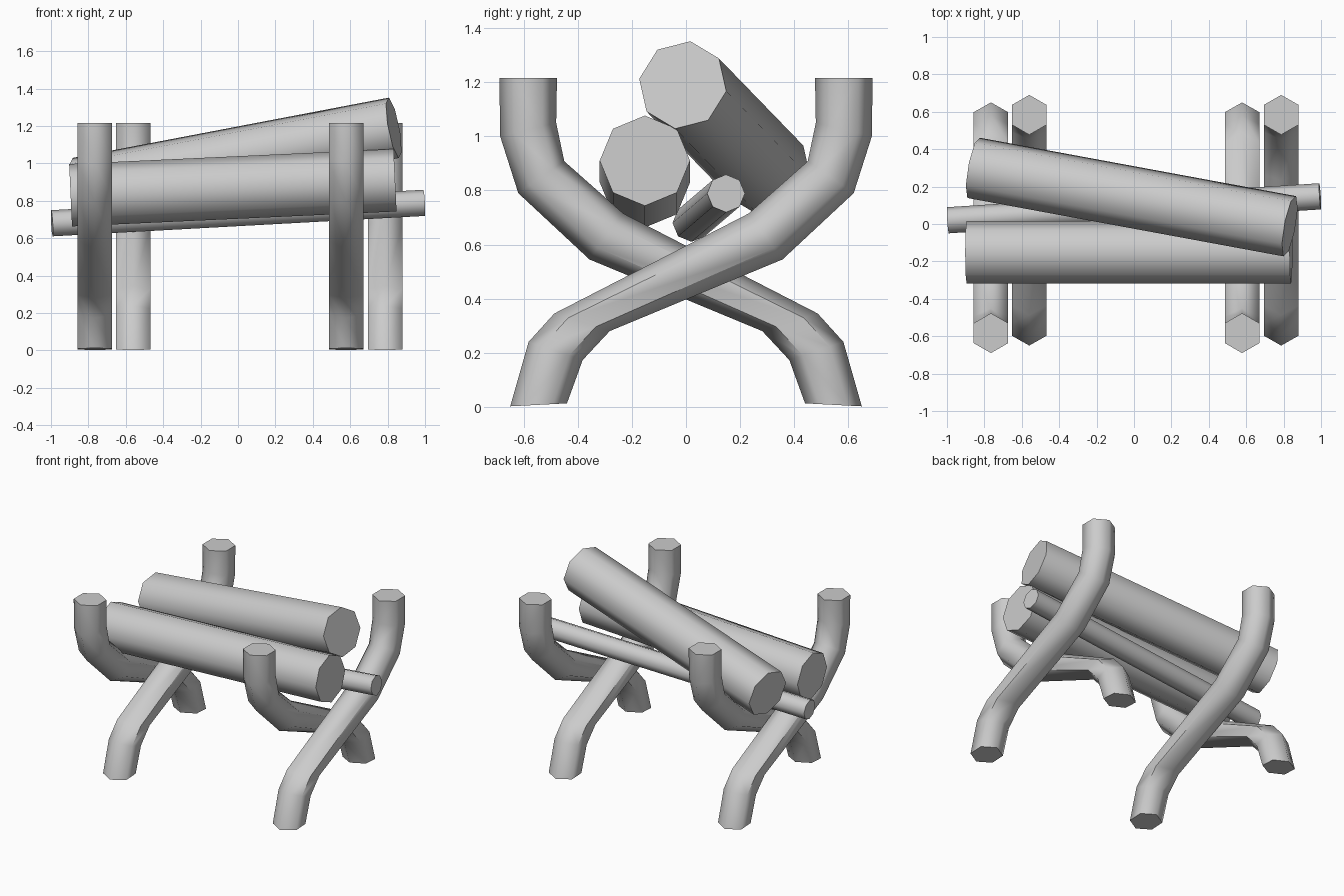
import bpy, bmesh, math
from mathutils import Vector, Matrix

if "Cube" in bpy.data.objects:
    bpy.data.objects.remove(bpy.data.objects["Cube"])


def finish(name, bm):
    bmesh.ops.recalc_face_normals(bm, faces=bm.faces)
    mesh = bpy.data.meshes.new(name)
    bm.to_mesh(mesh)
    bm.free()
    ob = bpy.data.objects.new(name, mesh)
    bpy.context.collection.objects.link(ob)
    bpy.ops.object.select_all(action='DESELECT')
    bpy.context.view_layer.objects.active = ob
    ob.select_set(True)
    bpy.ops.object.shade_smooth_by_angle(angle=math.radians(62))
    return ob


# Outer and inner edge of the bent leg in the y-z plane, top to foot
LEG = [((.69, 1.215), (.477, 1.215)), ((.687, 1.0), (.48, 1.05)),
       ((.62, .79), (.45, .908)), ((.357, .545), (.232, .715)),
       ((-.282, .28), (-.487, .345)), ((-.382, .173), (-.582, .24)),
       ((-.44, .013), (-.65, .002))]


def leg(name, x, side):
    bm = bmesh.new()
    rings = []
    for a, b in LEG:
        a, b = Vector(a), Vector(b)
        c, h = (a + b) / 2, (a - b) / 2
        ring = []
        for i in range(6):
            t = i * math.pi / 3
            p = c + h * math.cos(t)
            ring.append(bm.verts.new((x + .107 * math.sin(t), side * p.x, p.y)))
        rings.append(ring)
    for r, s in zip(rings, rings[1:]):
        for i in range(6):
            j = (i + 1) % 6
            bm.faces.new((r[i], r[j], s[j], s[i]))
    bm.faces.new(rings[0])
    bm.faces.new(rings[-1])
    finish(name, bm)


def log(name, start, end, radius, twist=0):
    start, end = Vector(start), Vector(end)
    d = (end - start).normalized()
    u = Vector((0, 0, 1)).cross(d).normalized()
    v = d.cross(u)
    m = Matrix((u, v, d)).transposed().to_4x4()
    m = (Matrix.Translation((start + end) / 2) @ m
         @ Matrix.Rotation(math.radians(twist), 4, 'Z'))
    bm = bmesh.new()
    bmesh.ops.create_cone(bm, cap_ends=True, segments=8, radius1=radius,
                          radius2=radius, depth=(end - start).length, matrix=m)
    finish(name, bm)


# Two crossed pairs of legs
leg("left_outer_leg", -.765, -1)
leg("left_inner_leg", -.56, 1)
leg("right_inner_leg", .578, -1)
leg("right_outer_leg", .787, 1)

# Stacked logs
log("front_log", (-.895, -.152, .83), (.84, -.152, .91), .167)
log("upper_log", (-.857, .30, .868), (.833, -.012, 1.19), .166, -8)
log("thin_log", (-.995, .02, .68), (.995, .148, .789), .07)
